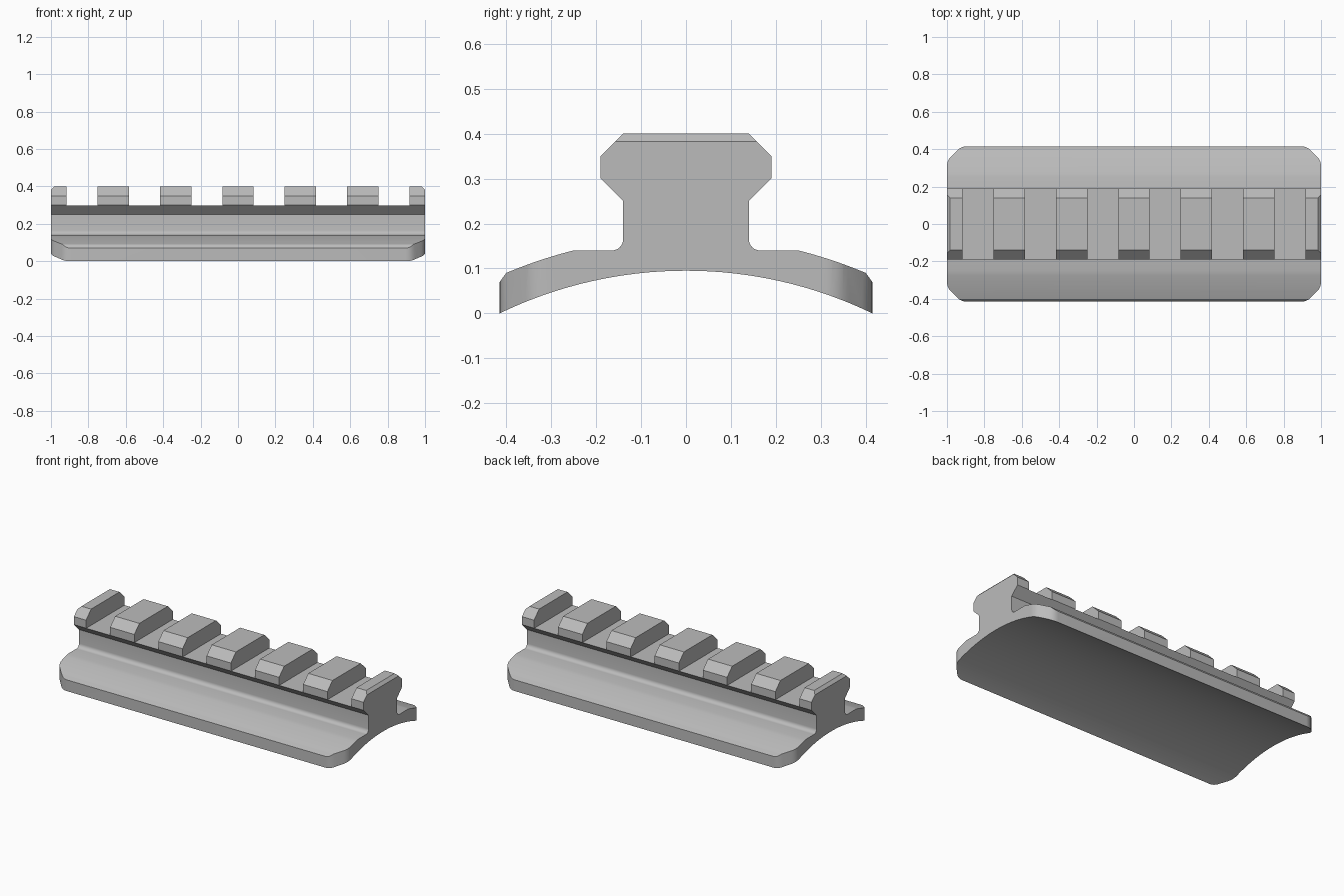
import bpy, bmesh
from math import sin, cos, radians, asin
from mathutils import Vector

cube = bpy.data.objects.get("Cube")
if cube:
    bpy.data.objects.remove(cube, do_unlink=True)

grey = bpy.data.materials.new("light grey")
grey.use_nodes = True
colour = (0.5, 0.5, 0.5, 1)
grey.diffuse_color = colour
grey.node_tree.nodes["Principled BSDF"].inputs["Base Color"].default_value = colour


def arc(cx, cy, r, start, end, steps):
    """Points on a circle, angles in degrees."""
    return [(cx + r * cos(radians(start + (end - start) * i / steps)),
             cy + r * sin(radians(start + (end - start) * i / steps)))
            for i in range(steps + 1)]


def prism(name, points, sweep):
    """Extrude a closed outline along a vector."""
    bm = bmesh.new()
    face = bm.faces.new([bm.verts.new(p) for p in points])
    new = bmesh.ops.extrude_face_region(bm, geom=[face])["geom"]
    bmesh.ops.translate(bm, vec=sweep,
                        verts=[v for v in new if isinstance(v, bmesh.types.BMVert)])
    bmesh.ops.recalc_face_normals(bm, faces=bm.faces)
    mesh = bpy.data.meshes.new(name)
    bm.to_mesh(mesh)
    bm.free()
    obj = bpy.data.objects.new(name, mesh)
    bpy.context.collection.objects.link(obj)
    mesh.materials.append(grey)
    return obj


def boolean(obj, cutter, operation):
    """Apply a boolean and discard its cutter."""
    cutter.hide_render = True
    mod = obj.modifiers.new("cut", "BOOLEAN")
    mod.operation, mod.solver, mod.object = operation, "EXACT", cutter
    bpy.context.view_layer.objects.active = obj
    bpy.ops.object.modifier_apply(modifier=mod.name)
    bpy.data.objects.remove(cutter, do_unlink=True)


# Rail cross-section: T-shaped top on a curved saddle, right half first
centre, inner, outer = -0.859, 0.954, 1.03
tilt = lambda y, r: 90 - asin(y / r) * 57.29578
half = arc(0, centre, inner, 90, tilt(0.415, inner), 16)[1:]
half += [(0.415, 0.07)]
half += arc(0, centre, outer, tilt(0.40, outer), tilt(0.25, outer), 6)
half += arc(0.165, 0.165, 0.025, 270, 180, 6)
half += [(0.14, 0.25), (0.19, 0.30), (0.19, 0.35), (0.14, 0.40)]
section = [(0, 0.095)] + half + [(-y, z) for y, z in reversed(half)]
rail = prism("slotted_rail", [(-1, y, z) for y, z in section], Vector((2, 0, 0)))

# Clipped, softened corners of the saddle in plan
corner = arc(0.90, 0.315, 0.10, 0, 45, 4)
corner = [(1, 0.31)] + arc(0.93, 0.31, 0.07, 0, 45, 4)[1:]
corner += arc(0.895, 0.345, 0.07, 45, 90, 4)
plan = corner + [(-x, y) for x, y in reversed(corner)]
plan += [(-x, -y) for x, y in corner] + [(x, -y) for x, y in reversed(corner)]
boolean(rail, prism("plan_cutter", [(x, y, -0.1) for x, y in plan],
                    Vector((0, 0, 0.7))), "INTERSECT")

# Six cross slots leave five full teeth and two end teeth
for i in range(6):
    x = (i - 2.5) / 3
    outline = [(x - 0.083, -0.3, 0.299), (x + 0.083, -0.3, 0.299),
               (x + 0.083, -0.3, 0.5), (x - 0.083, -0.3, 0.5)]
    boolean(rail, prism("slot_cutter", outline, Vector((0, 0.6, 0))), "DIFFERENCE")

# Small chamfer across the top of each end
for s in (-1, 1):
    outline = [(s * 1.02, -0.3, 0.363), (s * 0.963, -0.3, 0.42), (s * 1.02, -0.3, 0.42)]
    boolean(rail, prism("chamfer_cutter", outline, Vector((0, 0.6, 0))), "DIFFERENCE")

bpy.ops.object.select_all(action="DESELECT")
rail.select_set(True)
bpy.context.view_layer.objects.active = rail
bpy.ops.object.shade_smooth_by_angle(angle=radians(20))
